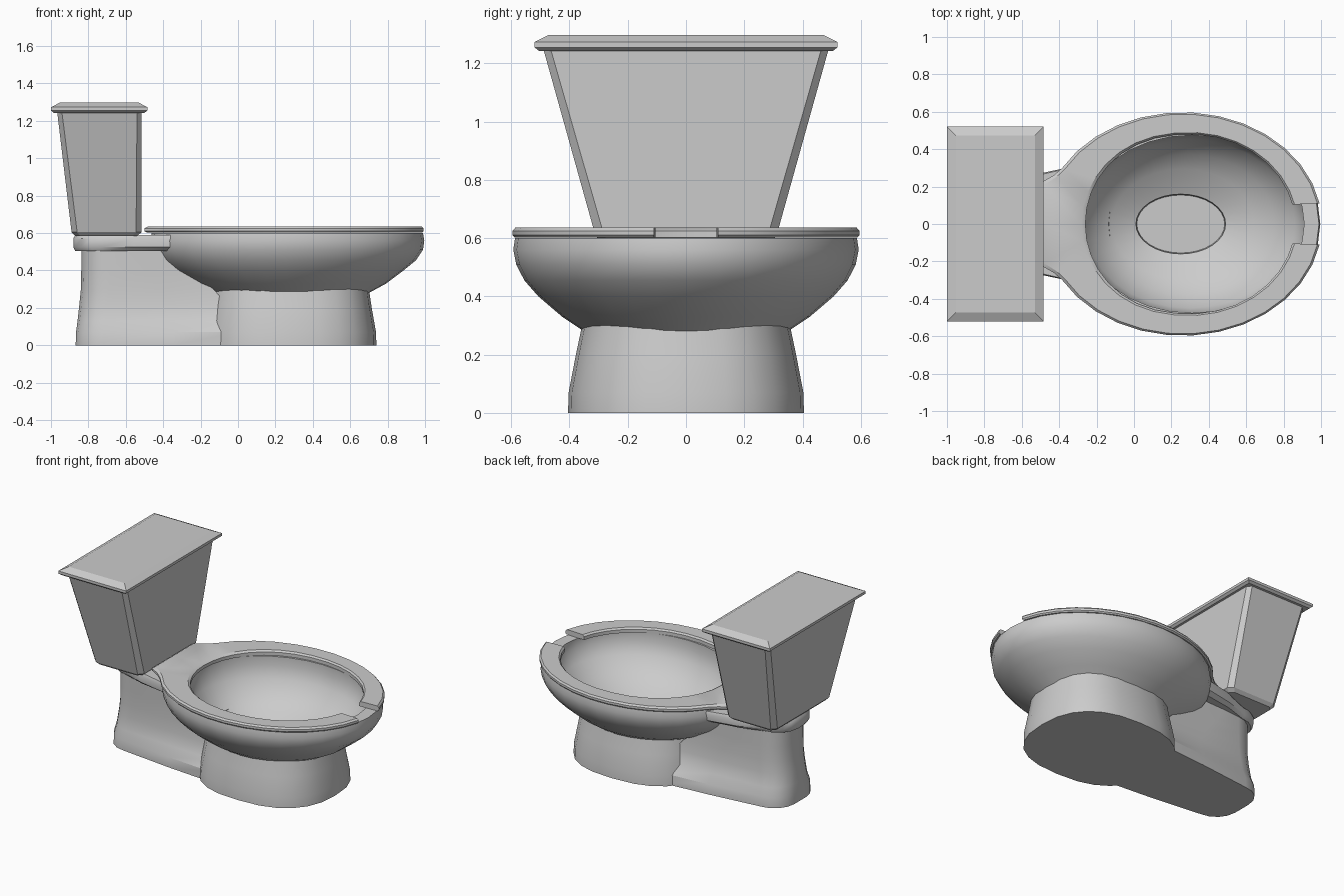
import bpy, bmesh
from math import sin, cos, pi, radians, copysign

if "Cube" in bpy.data.objects:
    bpy.data.objects.remove(bpy.data.objects["Cube"])


def finish(name, bm, angle=35):
    bmesh.ops.recalc_face_normals(bm, faces=bm.faces)
    me = bpy.data.meshes.new(name)
    bm.to_mesh(me)
    bm.free()
    ob = bpy.data.objects.new(name, me)
    bpy.context.collection.objects.link(ob)
    bpy.ops.object.select_all(action='DESELECT')
    ob.select_set(True)
    bpy.context.view_layer.objects.active = ob
    if angle:
        bpy.ops.object.shade_smooth_by_angle(angle=radians(angle))
    return ob


def loft(name, rings, angle=35, cap_start=True, cap_end=True):
    """Skin a stack of (outline, z) rings with equal point counts."""
    bm = bmesh.new()
    loops = [[bm.verts.new((x, y, z)) for x, y in pts] for pts, z in rings]
    n = len(loops[0])
    for a, b in zip(loops, loops[1:]):
        for i in range(n):
            j = (i + 1) % n
            bm.faces.new((a[i], a[j], b[j], b[i]))
    if cap_start:
        bm.faces.new(loops[0])
    if cap_end:
        bm.faces.new(loops[-1])
    return finish(name, bm, angle)


def spow(v, p):
    return copysign(abs(v) ** (2 / p), v)


def ellipse(cx, rx, ry, n=32, p=2):
    ts = [2 * pi * i / n for i in range(n)]
    return [(cx + rx * spow(cos(t), p), ry * spow(sin(t), p)) for t in ts]


def d_shape(xb, xf, wb, wf, r):
    """Square front, rounded rear corners."""
    half = [(xf, wf), (xf * .6 + xb * .4, wf * .6 + wb * .4)]
    half += [(xb + r - r * sin(t), wb - r + r * cos(t)) for t in [pi / 8 * k for k in range(5)]]
    return half + [(x, -y) for x, y in reversed(half)]


def chamfer_rect(x0, x1, w, c):
    return [(x0 + c, -w), (x1 - c, -w), (x1, -w + c), (x1, w - c),
            (x1 - c, w), (x0 + c, w), (x0, w - c), (x0, -w + c)]


def rect(x0, x1, w):
    return [(x0, -w), (x1, -w), (x1, w), (x0, w)]


# Bowl: outer shell, over the rim, down the inside to the sump
bowl = [(.28, .30, .24, .12), (.28, .36, .29, .23), (.275, .425, .35, .28),
        (.267, .525, .425, .33), (.26, .625, .507, .40), (.262, .69, .555, .455),
        (.264, .725, .583, .51), (.264, .732, .593, .56), (.264, .725, .587, .60),
        (.31, .60, .475, .60), (.31, .60, .475, .54), (.30, .56, .45, .46),
        (.28, .47, .375, .37), (.26, .38, .295, .31), (.25, .24, .16, .25),
        (.25, .235, .155, .20)]
loft("bowl", [(ellipse(cx, rx, ry), z) for cx, rx, ry, z in bowl])

# Pedestal under the bowl
ped = [(.28, .46, .405, 0), (.28, .458, .403, .07), (.28, .435, .378, .2),
       (.28, .42, .357, .30), (.28, .415, .352, .33)]
loft("pedestal", [(ellipse(cx, rx, ry, 24, 2.5), z) for cx, rx, ry, z in ped], cap_end=False)

# Rear base with a flared foot
rear = [(-.868, .0, .215, .285, .15, 0), (-.866, .0, .215, .285, .15, .07),
        (-.858, -.02, .195, .235, .15, .13), (-.848, -.06, .185, .215, .15, .22),
        (-.84, -.13, .182, .205, .15, .30), (-.838, -.27, .182, .20, .15, .40),
        (-.838, -.37, .182, .20, .15, .51)]
loft("rear_base", [(d_shape(*p[:5]), p[5]) for p in rear])

# Shelf joining the bowl and the tank
loft("tank_shelf", [(d_shape(-.87, -.37, .18, .26, .15), .505),
                    (d_shape(-.88, -.35, .19, .295, .15), .525),
                    (d_shape(-.88, -.34, .19, .305, .15), .572),
                    (d_shape(-.87, -.34, .18, .30, .15), .59)])

# Tank and lid
loft("tank", [(chamfer_rect(-.87, -.54, .29, .025), .585),
              (chamfer_rect(-.89, -.515, .31, .03), .605),
              (chamfer_rect(-.967, -.515, .49, .025), 1.25)], angle=0)
loft("tank_lid", [(rect(-.985, -.5, .505), 1.243), (rect(-1, -.485, .52), 1.255),
                  (rect(-1, -.485, .52), 1.273), (rect(-.953, -.53, .473), 1.297)], angle=0)

# Open-front seat: cross-section swept round one half, then mirrored
ts = [radians(10.6 + (150 - 10.6) * k / 13) for k in range(14)]
outer = [(.26 + .745 * cos(t), .597 * sin(t)) for t in ts] + [(-.43, .26), (-.5, .22), (-.5, 0)]
ts[0] = radians(12.5)
ts += [radians(a) for a in (160, 170, 180)]
inner = [(.30 + .56 * spow(cos(t), 2.25 if cos(t) < 0 else 2), .48 * sin(t)) for t in ts]
outer += [(x, -y) for x, y in reversed(outer[:-1])]
inner += [(x, -y) for x, y in reversed(inner[:-1])]
bm = bmesh.new()
sections = []
for (ox, oy), (ix, iy) in zip(outer, inner):
    def pt(f, z):
        return bm.verts.new((ox + (ix - ox) * f, oy + (iy - oy) * f, z))
    sections.append([pt(.06, .602), pt(0, .610), pt(0, .625), pt(.08, .636),
                     pt(.92, .636), pt(1, .625), pt(1, .602)])
for a, b in zip(sections, sections[1:]):
    for i in range(7):
        j = (i + 1) % 7
        bm.faces.new((a[i], a[j], b[j], b[i]))
bm.faces.new(sections[0])
bm.faces.new(sections[-1])
finish("seat", bm, 30)
